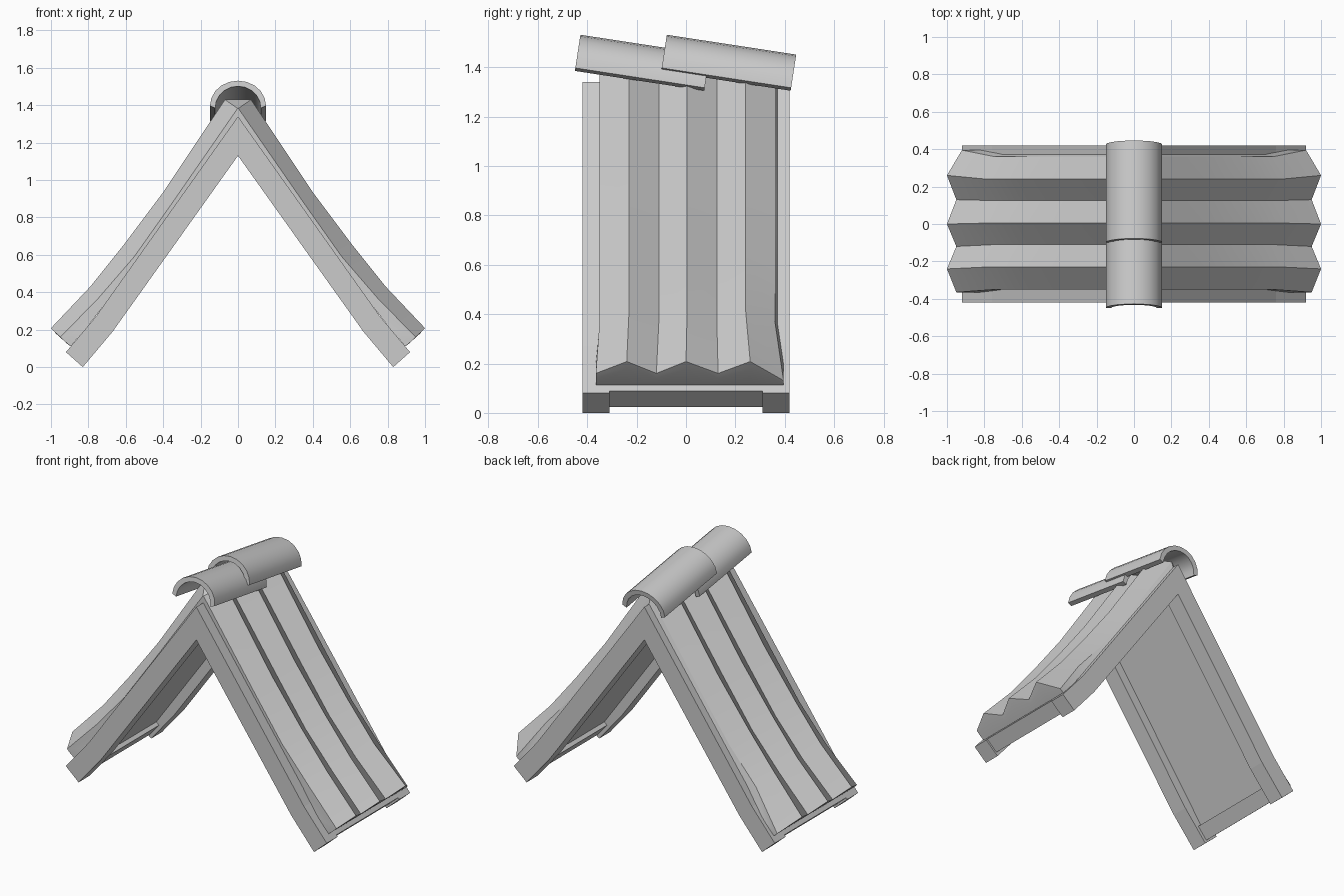
import bpy, bmesh, math

if "Cube" in bpy.data.objects:
    bpy.data.objects.remove(bpy.data.objects["Cube"])


def lerp(a, b, t):
    return tuple(p + (q - p) * t for p, q in zip(a, b))


def finish(bm, name):
    bmesh.ops.recalc_face_normals(bm, faces=bm.faces)
    me = bpy.data.meshes.new(name)
    bm.to_mesh(me)
    bm.free()
    ob = bpy.data.objects.new(name, me)
    bpy.context.scene.collection.objects.link(ob)
    return ob


def smooth(ob, degrees):
    bpy.ops.object.select_all(action='DESELECT')
    ob.select_set(True)
    bpy.context.view_layer.objects.active = ob
    bpy.ops.object.shade_smooth_by_angle(angle=math.radians(degrees))


def extrude(name, outline, y0, y1):
    """Extrude an x-z outline along y."""
    bm = bmesh.new()
    f = bm.faces.new([bm.verts.new((x, y0, z)) for x, z in outline])
    r = bmesh.ops.extrude_face_region(bm, geom=[f])
    vs = [v for v in r["geom"] if isinstance(v, bmesh.types.BMVert)]
    bmesh.ops.translate(bm, verts=vs, vec=(0, y1 - y0, 0))
    return finish(bm, name)


def chevron(name, outer, inner, y0, y1):
    """Both roof slopes as one outline; paths run from the apex outwards."""
    left_in = [(-x, z) for x, z in inner[1:]]
    left_out = [(-x, z) for x, z in outer[1:]]
    return extrude(name, outer + inner[::-1] + left_in + left_out[::-1], y0, y1)


# Timber frame
top = [(0, 1.34), (0.76, 0.27), (0.92, 0.08)]
low = [(0, 1.13), (0.67, 0.19), (0.83, 0)]
chevron("front_rafter", top, low, -0.42, -0.31)
chevron("back_rafter", top, low, 0.31, 0.42)

# Straight panel between the rafters
chevron("inner_panel", [(0, 1.34), (0.76, 0.27), (0.86, 0.15)],
        [(0, 1.235), (0.81, 0.093)], -0.31, 0.31)

# Bottom crossbars, set slightly back from the rafter ends
deep = [lerp(a, b, 0.82) for a, b in zip(top, low)]
bar = [lerp(p[1], p[2], t) for p, t in ((top, 0.55), (top, 0.95), (deep, 0.95), (deep, 0.55))]
for side, s in (("left", -1), ("right", 1)):
    extrude(side + "_crossbar", [(s * x, z) for x, z in bar], -0.31, 0.31)

# Pleated roofing: solid slab with ridged top, flaring at the eaves;
# the last path point forms the lip of the end face
peak = [(0, 1.43), (0.07, 1.43), (0.40, 0.935), (0.61, 0.655),
        (0.79, 0.43), (1.0, 0.208), (0.972, 0.178)]
valley = [(0, 1.385), (0.002, 1.383), (0.35, 0.88), (0.555, 0.59),
          (0.745, 0.37), (0.95, 0.16), (0.93, 0.14)]
base = [(0, 1.338), (0.002, 1.335), (0.33, 0.873), (0.53, 0.592),
        (0.70, 0.352), (0.82, 0.197), (0.895, 0.112)]
Y_TOP = [-0.35, -0.23, -0.11, 0.005, 0.125, 0.24, 0.36]
Y_END = [-0.365, -0.24, -0.12, 0.0, 0.13, 0.26, 0.395]
n = len(peak)
for side, s in (("left", -1), ("right", 1)):
    bm = bmesh.new()
    grid = []
    for j in range(7):
        row = []
        for i in range(n):
            w = j % 2
            if j == 6 and i >= 5:
                w = -0.6
            x, z = lerp(valley[i], peak[i], w)
            y = Y_END[j] if i >= 5 else Y_TOP[j]
            yb = y + (0.012 if j == 6 and i < 5 else 0)
            row.append((bm.verts.new((s * x, y, z)),
                        bm.verts.new((s * base[i][0], yb, base[i][1]))))
        grid.append(row)
    for k in (0, 1):
        for j in range(6):
            for i in range(n - 1):
                bm.faces.new([grid[j][i][k], grid[j + 1][i][k],
                              grid[j + 1][i + 1][k], grid[j][i + 1][k]])
    rim = [row[0] for row in grid] + grid[6][1:] + \
          [row[-1] for row in grid[5::-1]] + grid[0][-2:0:-1]
    for a, b in zip(rim, rim[1:] + rim[:1]):
        bm.faces.new([a[0], b[0], b[1], a[1]])
    smooth(finish(bm, side + "_pleated_roof"), 20)

# Overlapping half-round ridge caps with bevelled lower edges
N = 10
arc = [(math.cos(math.pi * i / N), math.sin(math.pi * i / N)) for i in range(N + 1)]
outer = [(0.15 * c, 0.012 + 0.136 * t) for c, t in arc]
inner = [(0.122 * c, 0.118 * t) for c, t in arc[::-1]]
for name, y in (("front_ridge_cap", -0.45), ("back_ridge_cap", -0.10)):
    cap = extrude(name, outer + inner, 0, 0.53)
    cap.rotation_euler.x = math.radians(-8.7)
    cap.location = (0, y, 1.385)
    smooth(cap, 30)
